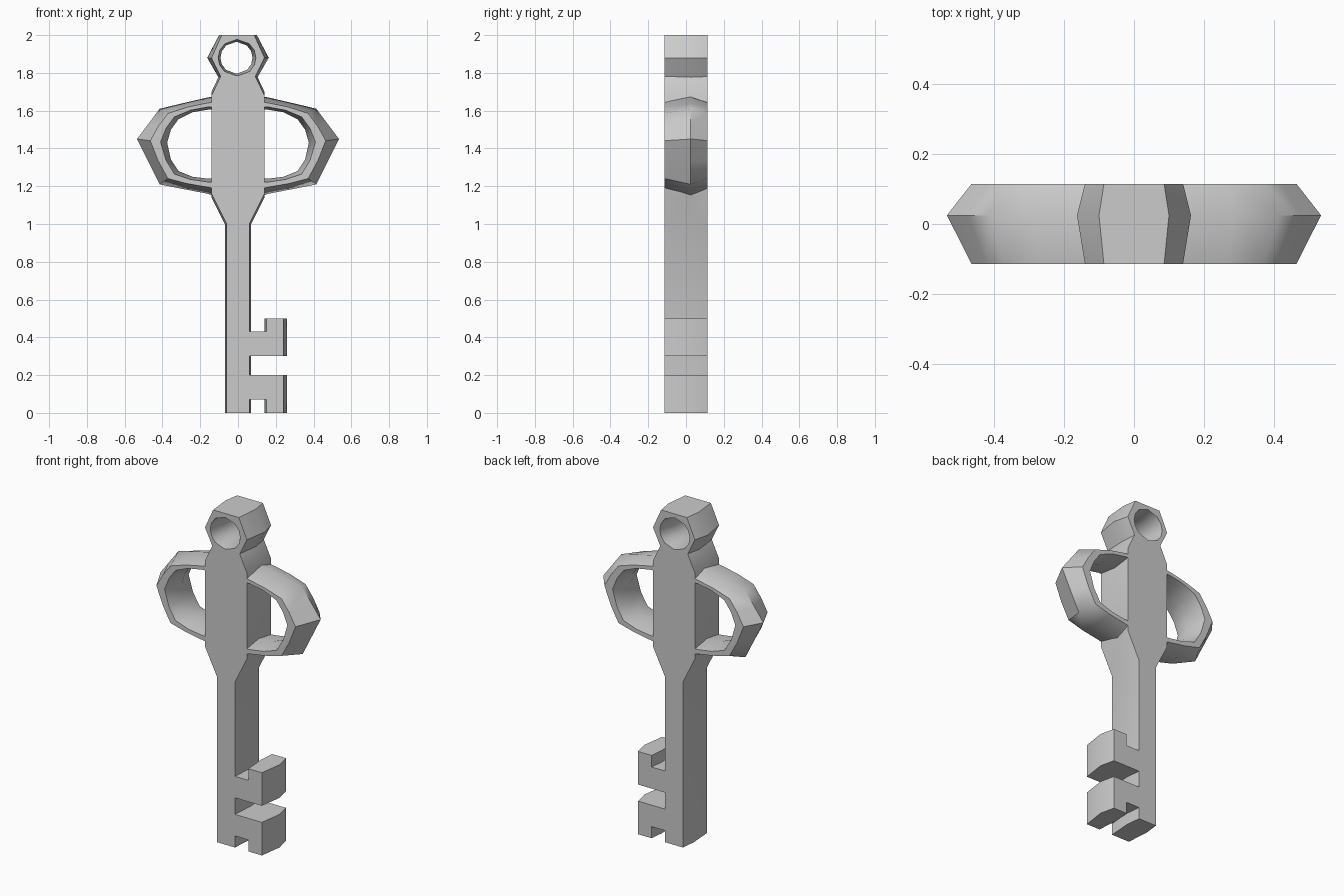
import bpy, bmesh, math

if "Cube" in bpy.data.objects:
    bpy.data.objects.remove(bpy.data.objects["Cube"])

D = 0.115      # half depth of the key
RIDGE = 0.025  # depth position of the widest line around the rim


def finish(bm, name, angle=45):
    bmesh.ops.recalc_face_normals(bm, faces=bm.faces)
    mesh = bpy.data.meshes.new(name)
    bm.to_mesh(mesh)
    bm.free()
    ob = bpy.data.objects.new(name, mesh)
    bpy.context.collection.objects.link(ob)
    bpy.ops.object.select_all(action='DESELECT')
    ob.select_set(True)
    bpy.context.view_layer.objects.active = ob
    bpy.ops.object.shade_smooth_by_angle(angle=math.radians(angle))
    return ob


def slab(name, face, ridge):
    """Solid with matching front/back profiles and a wider ridge profile."""
    bm = bmesh.new()
    layers = [[bm.verts.new((x, y, z)) for x, z in pts]
              for y, pts in ((-D, face), (RIDGE, ridge), (D, face))]
    n = len(face)
    for a, b in zip(layers, layers[1:]):
        for i in range(n):
            j = (i + 1) % n
            bm.faces.new((a[i], a[j], b[j], b[i]))
    bm.faces.new(layers[0])
    bm.faces.new(layers[2])
    return finish(bm, name)


def band(name, stations, closed):
    """Six-sided section swept along stations of
    (outer ridge, outer face, inner face, inner ridge)."""
    bm = bmesh.new()
    rings = []
    for o, of, nf, n in stations:
        sec = ((o, RIDGE), (of, -D), (nf, -D), (n, 0), (nf, D), (of, D))
        rings.append([bm.verts.new((p[0], y, p[1])) for p, y in sec])
    pairs = list(zip(rings, rings[1:]))
    if closed:
        pairs.append((rings[-1], rings[0]))
    for a, b in pairs:
        for i in range(6):
            j = (i + 1) % 6
            bm.faces.new((a[i], a[j], b[j], b[i]))
    if not closed:
        bm.faces.new(rings[0])
        bm.faces.new(rings[-1])
    return finish(bm, name)


def mirrored(half):
    return half + [(-x, z) for x, z in reversed(half)]


# Shaft flaring into the central plate of the bow
slab("shaft_and_plate",
     mirrored([(0.06, 0), (0.06, 1.0), (0.14, 1.16), (0.14, 1.68), (0.09, 1.785)]),
     mirrored([(0.07, 0), (0.07, 1.0), (0.14, 1.14), (0.14, 1.70), (0.10, 1.785)]))

# Two bits, each an L-shape, the lower one flipped
for name, base, s in (("upper_bit", 0.30, 1), ("lower_bit", 0.20, -1)):
    def bit(x1, x2):
        return [(0, base), (x2, base), (x2, base + 0.20 * s), (x1, base + 0.20 * s),
                (x1, base + 0.13 * s), (0, base + 0.13 * s)]
    slab(name, bit(0.15, 0.24), bit(0.14, 0.26))

# Side loops of the bow: outer ridge, inner ridge, mirrored across x
outer = [(0.10, 1.68), (0.16, 1.67), (0.29, 1.64), (0.415, 1.61), (0.475, 1.53),
         (0.535, 1.45), (0.475, 1.33), (0.415, 1.21), (0.29, 1.185), (0.16, 1.16), (0.10, 1.14)]
inner = [(0.10, 1.605), (0.16, 1.605), (0.24, 1.592), (0.315, 1.555), (0.355, 1.50),
         (0.375, 1.43), (0.355, 1.34), (0.315, 1.28), (0.24, 1.25), (0.16, 1.24), (0.10, 1.24)]


def mix(a, b, t):
    return (a[0] + (b[0] - a[0]) * t, a[1] + (b[1] - a[1]) * t)


loops = band("bow_side_loops",
             [(o, mix(o, n, 0.44), mix(o, n, 0.78), n) for o, n in zip(outer, inner)], False)
mod = loops.modifiers.new("Mirror", 'MIRROR')
mod.use_axis = (True, False, False)
mod.use_mirror_merge = False

# Hanging ring: six-sided outside, round hole
cz = 1.88
corners = [(0.163, cz), (0.10, 2.0), (-0.10, 2.0), (-0.163, cz), (-0.10, 1.77), (0.10, 1.77)]
stations = []
for i, c in enumerate(corners):
    for p in (c, mix(c, corners[(i + 1) % 6], 0.5)):
        a = math.atan2(p[1] - cz, p[0])
        ca, sa = math.cos(a), math.sin(a)
        stations.append((p, (p[0] * 0.86, p[1]),
                         (-0.005 + 0.1 * ca, cz + 0.097 * sa),
                         (-0.008 + 0.085 * ca, cz + 0.085 * sa)))
band("hanging_ring", stations, True)
